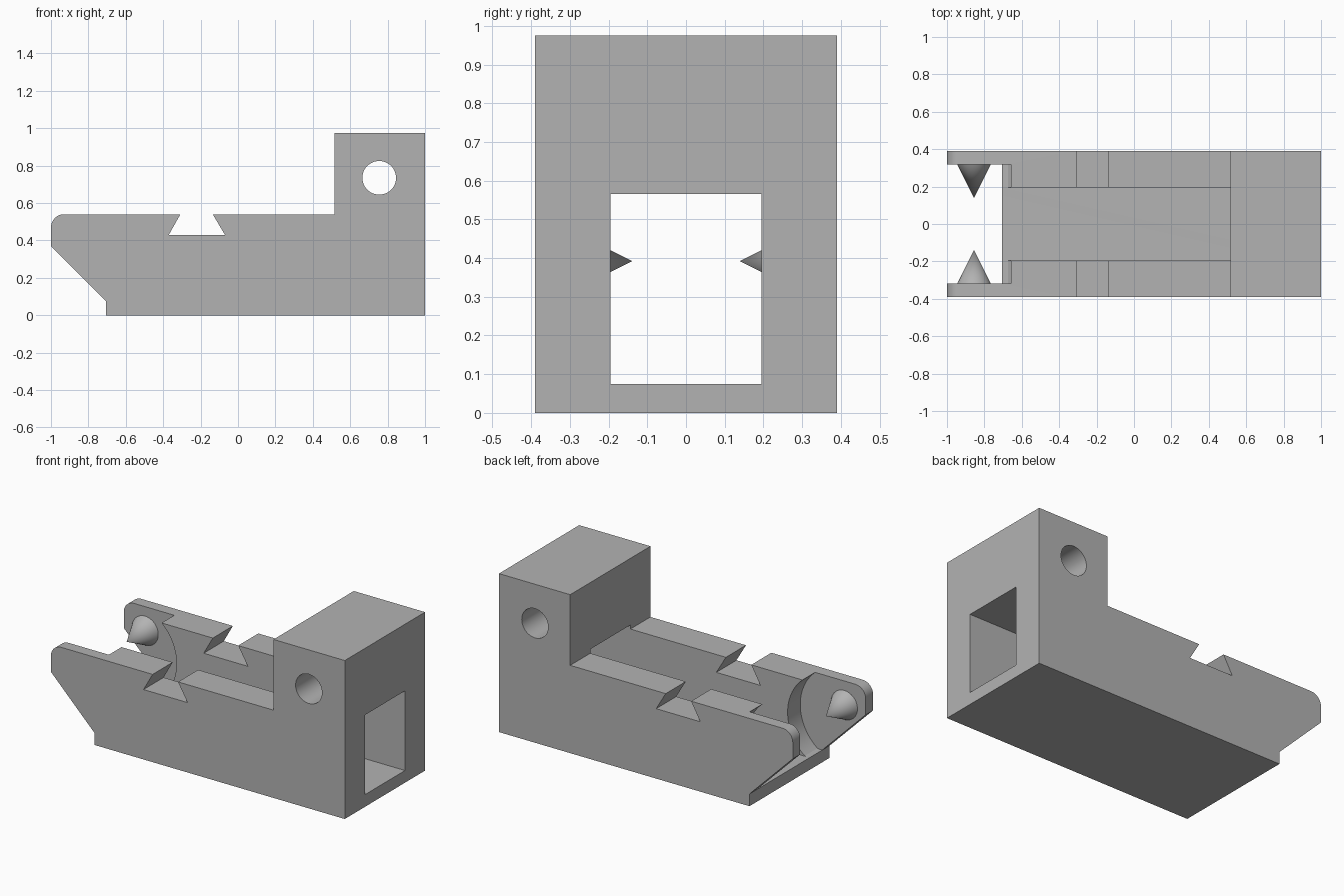
import bpy, bmesh
from math import sin, cos, pi, radians
from mathutils import Matrix

cube = bpy.data.objects.get("Cube")
if cube:
    bpy.data.objects.remove(cube, do_unlink=True)

grey = bpy.data.materials.new("plain grey")
grey.use_nodes = True
colour = (0.45, 0.45, 0.45, 1)
grey.diffuse_color = colour
grey.node_tree.nodes["Principled BSDF"].inputs["Base Color"].default_value = colour


def make_object(name, bm):
    bmesh.ops.recalc_face_normals(bm, faces=bm.faces)
    mesh = bpy.data.meshes.new(name)
    bm.to_mesh(mesh)
    bm.free()
    mesh.materials.append(grey)
    obj = bpy.data.objects.new(name, mesh)
    bpy.context.collection.objects.link(obj)
    return obj


def prism(name, profile, half_width):
    """Extrude an (x, z) outline symmetrically along y."""
    bm = bmesh.new()
    face = bm.faces.new([bm.verts.new((x, -half_width, z)) for x, z in profile])
    new = bmesh.ops.extrude_face_region(bm, geom=[face])["geom"]
    verts = [v for v in new if isinstance(v, bmesh.types.BMVert)]
    bmesh.ops.translate(bm, verts=verts, vec=(0, 2 * half_width, 0))
    return make_object(name, bm)


def arc(cx, cz, r, start, end, steps):
    angles = [start + (end - start) * i / steps for i in range(steps + 1)]
    return [(cx + r * cos(a), cz + r * sin(a)) for a in angles]


def cut(obj, cutter):
    cutter.hide_render = True
    mod = obj.modifiers.new("cut", "BOOLEAN")
    mod.operation, mod.solver, mod.object = "DIFFERENCE", "EXACT", cutter
    bpy.context.view_layer.objects.active = obj
    bpy.ops.object.modifier_apply(modifier=mod.name)
    bpy.data.objects.remove(cutter, do_unlink=True)


def smooth(obj):
    bpy.ops.object.select_all(action="DESELECT")
    obj.select_set(True)
    bpy.context.view_layer.objects.active = obj
    bpy.ops.object.shade_smooth_by_angle(angle=radians(30))


# Body side outline with dovetail notch, rounded nose and raised block
floor_z, rail_z, wall_y, inner_y = 0.075, 0.54, 0.39, 0.195
outline = [(-0.705, 0), (1, 0), (1, 0.975), (0.515, 0.975), (0.515, rail_z),
           (-0.135, rail_z), (-0.07, 0.43), (-0.37, 0.43), (-0.308, rail_z)]
outline += arc(-0.93, 0.47, 0.07, pi / 2, pi, 10)
outline += [(-1, 0.37), (-0.705, floor_z)]
body = prism("body", outline, wall_y)

# Lengthwise channel, open above the rails and tunnelled through the block
cut(body, prism("channel_cutter", [(-1.2, floor_z), (1.2, floor_z),
                                   (1.2, 0.565), (-1.2, 0.565)], inner_y))

# Round clearance at the nose, level with the channel floor
clearance = [(x, max(z, floor_z)) for x, z in arc(-0.855, 0.315, 0.3, 0, 2 * pi, 96)[:-1]]
cut(body, prism("clearance_cutter", clearance, 0.318))

# Cross hole through the block
cut(body, prism("hole_cutter", arc(0.755, 0.735, 0.09, 0, 2 * pi, 48)[:-1], 0.6))
smooth(body)

# Pair of pointed pivots facing each other
for side, name in ((1, "left_pivot"), (-1, "right_pivot")):
    bm = bmesh.new()
    bmesh.ops.create_cone(bm, cap_ends=True, segments=48, radius1=0.09,
                          radius2=0, depth=0.18)
    bmesh.ops.transform(bm, verts=bm.verts, matrix=Matrix.Translation(
        (-0.855, side * 0.229, 0.392)) @ Matrix.Rotation(side * pi / 2, 4, "X"))
    smooth(make_object(name, bm))
